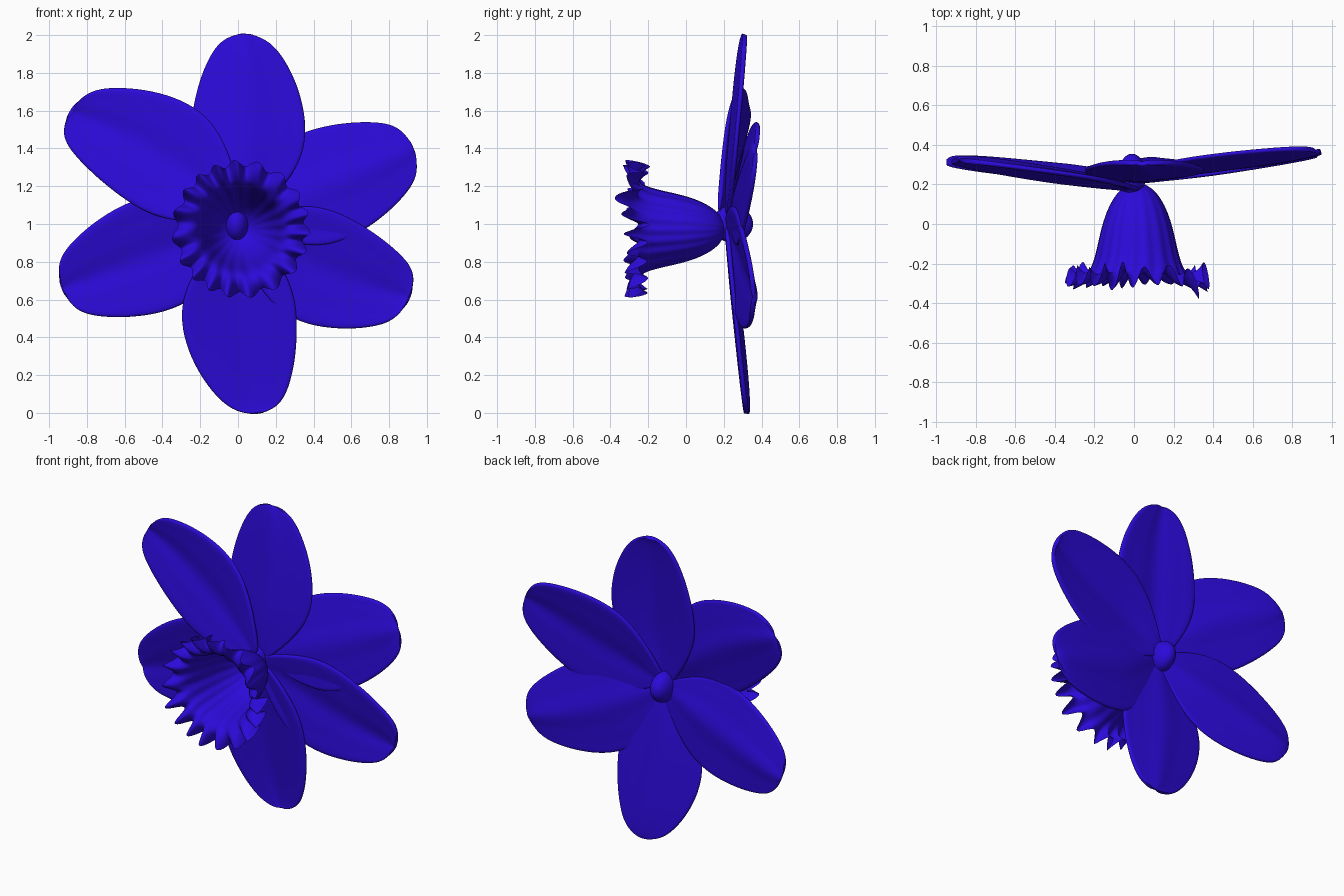
import bpy, bmesh, math
from mathutils import Vector

if "Cube" in bpy.data.objects:
    bpy.data.objects.remove(bpy.data.objects["Cube"])

mat = bpy.data.materials.new("violet_blue")
mat.diffuse_color = (0.025, 0.003, 0.7, 1)
mat.use_nodes = True
mat.node_tree.nodes["Principled BSDF"].inputs["Base Color"].default_value = mat.diffuse_color


def finish(name, bm, levels=0, thick=0):
    me = bpy.data.meshes.new(name)
    bmesh.ops.recalc_face_normals(bm, faces=bm.faces)
    bm.to_mesh(me)
    bm.free()
    for p in me.polygons:
        p.use_smooth = True
    me.materials.append(mat)
    ob = bpy.data.objects.new(name, me)
    bpy.context.collection.objects.link(ob)
    if thick:
        t = ob.modifiers.new("thickness", 'SOLIDIFY')
        t.thickness = thick
        t.offset = 0
    if levels:
        s = ob.modifiers.new("smooth", 'SUBSURF')
        s.levels = s.render_levels = levels
    return ob


def grid(bm, rows, closed=False):
    vs = [[bm.verts.new(p) for p in row] for row in rows]
    for a, b in zip(vs, vs[1:]):
        n = len(a)
        for j in range(n if closed else n - 1):
            k = (j + 1) % n
            bm.faces.new((a[j], a[k], b[k], b[j]))


# Petal outline: (fraction of length, half width, extra half width on blunt petals)
OUTLINE = [(0, .03, 0), (.12, .15, 0), (.3, .275, 0), (.45, .31, 0), (.6, .3, 0),
           (.75, .262, 0), (.87, .203, .01), (.94, .15, .02), (.98, .1, .025),
           (1.0, .05, .02), (1.006, .02, 0)]


def petal(name, base, tip, bow, y0, y1, fold, blunt=1, tilt=0):
    base, tip = Vector(base), Vector(tip)
    d = tip - base
    n = Vector((-d.y, d.x)).normalized()
    if n.x + n.y * 2 < 0:                   # side axis points up, or to +x if upright
        n = -n
    if abs(d.x) < .2:
        n = n if n.x > 0 else -n
    rows = []
    cols = 12
    for t, w, extra in OUTLINE:
        row = []
        w += extra * blunt
        for j in range(cols + 1):
            s = 2 * j / cols - 1
            p = base + d * t + n * (bow * math.sin(math.pi * min(t, 1)) + w * s)
            # central midrib with softer side waves, fading as the tip narrows
            wave = math.exp(-(s / .35) ** 2) - .35 * math.cos(2.2 * math.pi * s) * s * s
            y = y0 + (y1 - y0) * t + fold * wave * min(1, t * 4, w / .24)
            y += tilt * s * min(1, t * 4, w / .3)
            row.append((p.x, y, p.y))
        rows.append(row)
    bm = bmesh.new()
    grid(bm, rows)
    finish(name, bm, 2, .026)


# Six petals: base and tip are (x, z)
petal("petal_top", (0, 1.0), (.04, 1.997), .035, .22, .31, -.025, .4)
petal("petal_bottom", (0, 1.0), (.10, 0.003), -.045, .215, .32, .02, .4)
petal("petal_upper_left", (.01, 1.05), (-.88, 1.595), .055, .175, .32, .03)
petal("petal_lower_left", (0, 1.0), (-.925, .665), 0, .23, .32, .03, 1, -.02)
petal("petal_upper_right", (0, 1.03), (.92, 1.395), -.01, .245, .37, -.025, 1, .025)
petal("petal_lower_right", (0, 1.0), (.90, .61), -.04, .215, .355, .03)

# Trumpet: profile (y, radius, ruffle strength) swept round with a frilled rim
PROFILE = [(.205, .03, 0), (.18, .08, .02), (.13, .12, .06), (.06, .155, .1),
           (-.03, .182, .14), (-.12, .2, .18), (-.2, .22, .25), (-.25, .245, .4),
           (-.275, .285, .65), (-.275, .325, .85), (-.262, .35, 1.05)]
rows = []
N = 152
for y, r, f in PROFILE:
    row = []
    for j in range(N):
        a = 2 * math.pi * j / N
        ph = 19 * a + 1.1 * math.sin(3 * a)
        size = 1 + .4 * math.sin(2 * a + 1) * math.cos(5 * a)
        rr = r + f * .018 * math.cos(ph + .8)
        yy = y + f * f * .055 * size * math.sin(ph)
        # one lobe on the right is pushed further forward
        yy -= .09 * f ** 3 * math.exp(-((a - .42) / .15) ** 2)
        row.append((.015 + rr * math.cos(a), yy, .973 + rr * math.sin(a)))
    rows.append(row)
bm = bmesh.new()
grid(bm, rows, True)
finish("trumpet", bm, 1)

# Egg-shaped heart showing inside the trumpet and behind the petals
bm = bmesh.new()
bmesh.ops.create_uvsphere(bm, u_segments=32, v_segments=20, radius=1)
bmesh.ops.scale(bm, vec=(.07, .11, .098), verts=bm.verts)
bmesh.ops.translate(bm, vec=(-.01, .245, 1.0), verts=bm.verts)
finish("flower_heart", bm)
